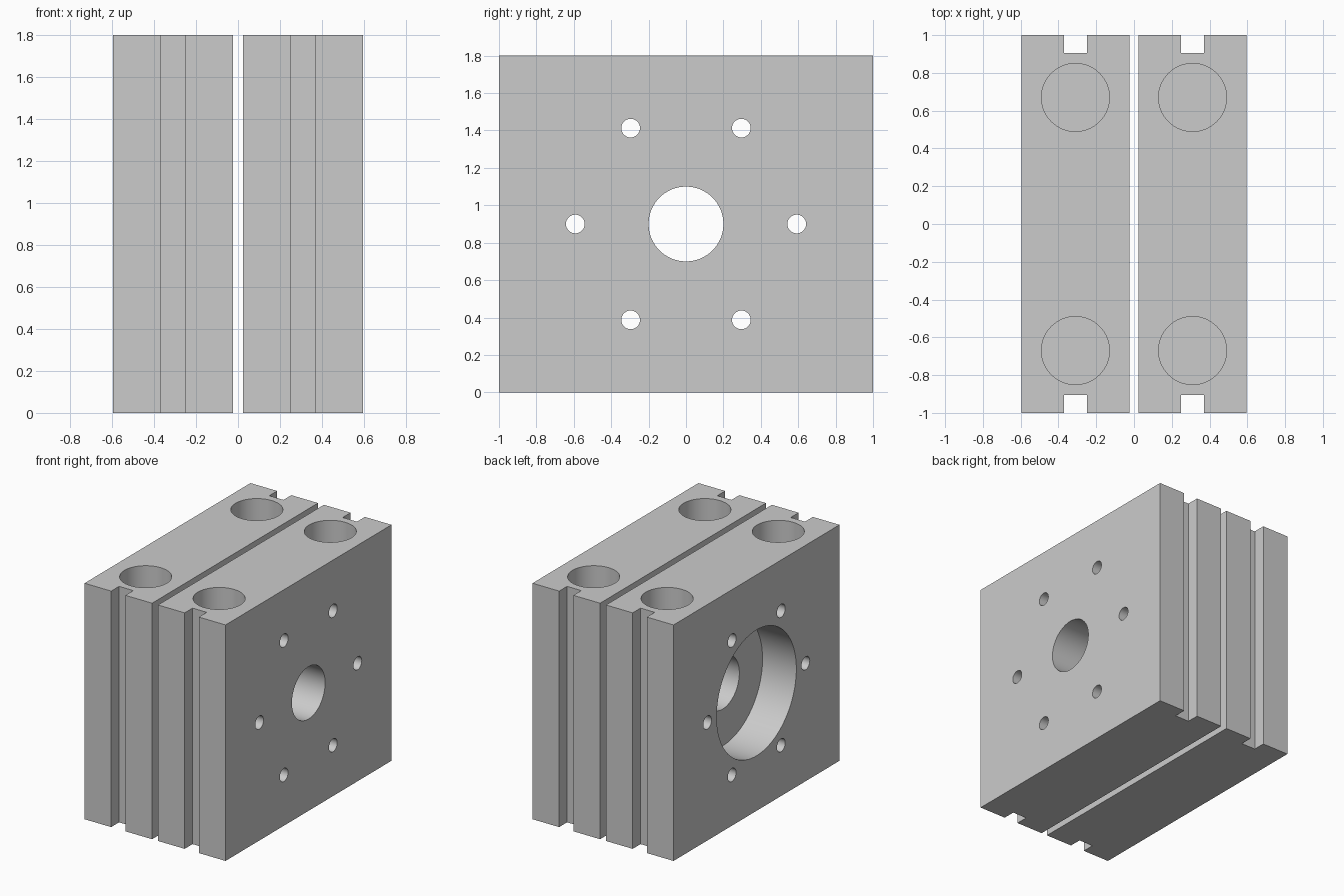
import bpy, bmesh, math
from mathutils import Matrix, Vector

if "Cube" in bpy.data.objects:
    bpy.data.objects.remove(bpy.data.objects["Cube"])

H = 1.8            # block height
CX = 0.31          # block centre offset in x
HALF = 0.285       # half block thickness
MID = H / 2

grey = bpy.data.materials.new("light_grey")
grey.diffuse_color = (0.6, 0.6, 0.6, 1)
grey.use_nodes = True
grey.node_tree.nodes["Principled BSDF"].inputs["Base Color"].default_value = grey.diffuse_color


def make_object(name, bm):
    bmesh.ops.recalc_face_normals(bm, faces=bm.faces)
    mesh = bpy.data.meshes.new(name)
    bm.to_mesh(mesh)
    bm.free()
    ob = bpy.data.objects.new(name, mesh)
    bpy.context.collection.objects.link(ob)
    mesh.materials.append(grey)
    return ob


def cylinder(centre, radius, length, axis, sides):
    """Cutting cylinder along the x or z axis."""
    bm = bmesh.new()
    m = Matrix.Translation(centre)
    if axis == 'X':
        m = m @ Matrix.Rotation(math.pi / 2, 4, 'Y')
    bmesh.ops.create_cone(bm, cap_ends=True, segments=sides, radius1=radius,
                          radius2=radius, depth=length, matrix=m)
    ob = make_object("hole_cutter", bm)
    ob.hide_render = True
    return ob


def block(name, cx):
    # Plate with a groove down its front and back edges
    s, g = 0.06, 0.905
    half = [(HALF, -1), (HALF, 1), (s, 1), (s, g)]
    pts = half + [(-s, g), (-s, 1), (-HALF, 1), (-HALF, -1), (-s, -1), (-s, -g), (s, -g), (s, -1)]
    bm = bmesh.new()
    face = bm.faces.new([bm.verts.new((cx + x, y, 0)) for x, y in pts])
    top = bmesh.ops.extrude_face_region(bm, geom=[face])
    verts = [v for v in top["geom"] if isinstance(v, bmesh.types.BMVert)]
    bmesh.ops.translate(bm, verts=verts, vec=Vector((0, 0, H)))
    ob = make_object(name, bm)

    # Shaft hole, and bearing seat sunk halfway from the left face
    cutters = [cylinder((cx, 0, MID), 0.2, 1, 'X', 64),
               cylinder((cx - 0.3, 0, MID), 0.48, 0.6, 'X', 96)]
    # Ring of six bolt holes
    for i in range(6):
        a = i * math.pi / 3
        cutters.append(cylinder((cx, 0.592 * math.cos(a), MID + 0.592 * math.sin(a)),
                                0.05, 1, 'X', 32))
    # Blind post sockets in the top
    for side in (-1, 1):
        cutters.append(cylinder((cx, side * 0.67, H), 0.18, 1.2, 'Z', 64))

    for c in cutters:
        mod = ob.modifiers.new("cut", 'BOOLEAN')
        mod.operation = 'DIFFERENCE'
        mod.solver = 'EXACT'
        mod.object = c
    bpy.context.view_layer.update()
    dg = bpy.context.evaluated_depsgraph_get()
    result = bpy.data.meshes.new_from_object(ob.evaluated_get(dg))
    ob.modifiers.clear()
    ob.data = result
    for c in cutters:
        bpy.data.objects.remove(c)

    bpy.ops.object.select_all(action='DESELECT')
    ob.select_set(True)
    bpy.context.view_layer.objects.active = ob
    bpy.ops.object.shade_smooth_by_angle(angle=math.radians(30))


block("left_bearing_block", -CX)
block("right_bearing_block", CX)
